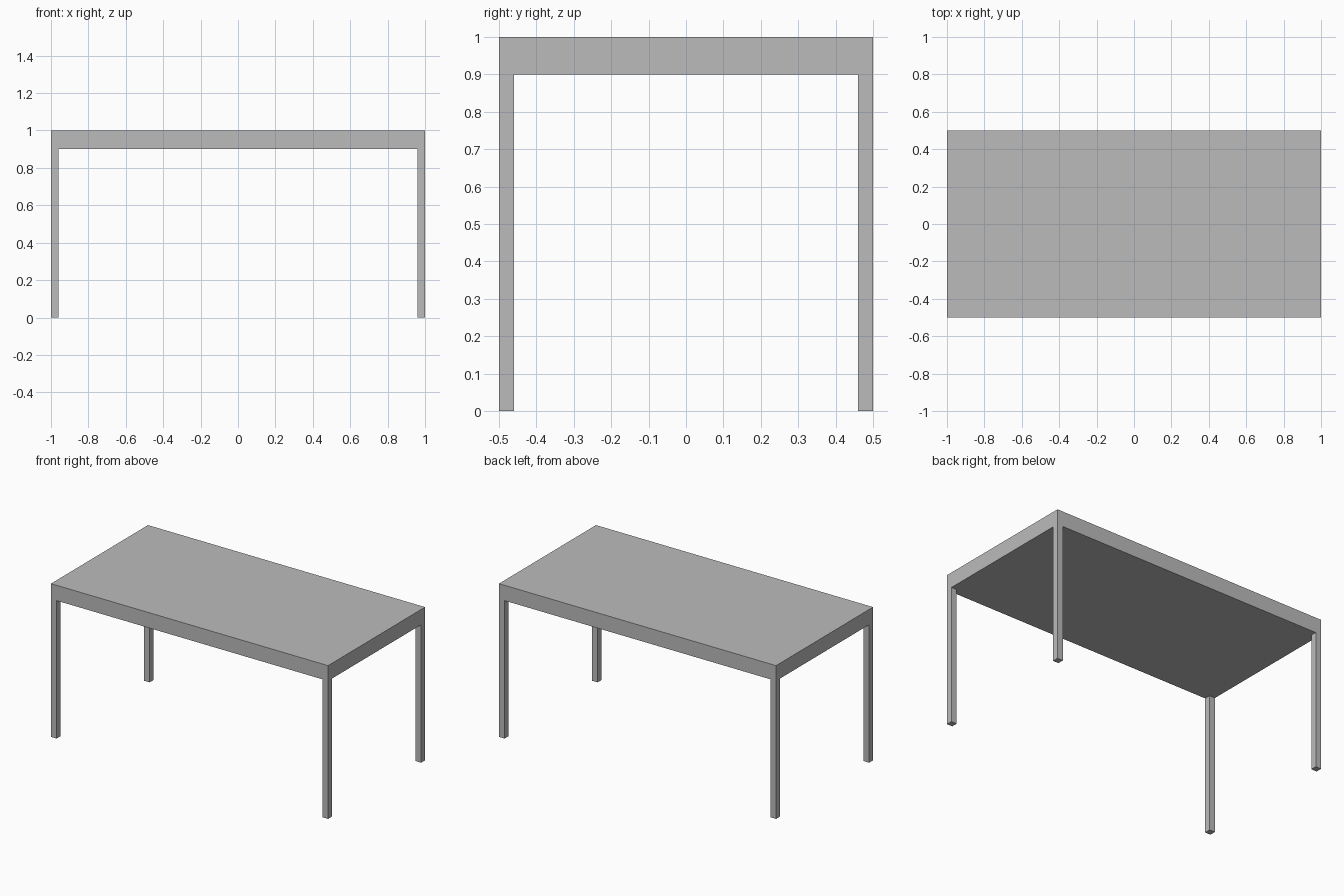
import bpy

cube = bpy.data.objects.get("Cube")
if cube:
    bpy.data.objects.remove(cube, do_unlink=True)

LENGTH, WIDTH, HEIGHT = 2.0, 1.0, 1.0
TOP_THICKNESS = 0.1
LEG = 0.04

# Single plain grey finish
grey = bpy.data.materials.new("plain_grey")
grey.use_nodes = True
colour = (0.5, 0.5, 0.5, 1)
grey.diffuse_color = colour
grey.node_tree.nodes["Principled BSDF"].inputs["Base Color"].default_value = colour


def box(name, size, centre):
    bpy.ops.mesh.primitive_cube_add(size=1, location=centre)
    obj = bpy.context.object
    obj.name = name
    obj.scale = size
    bpy.ops.object.transform_apply(location=True, rotation=False, scale=True)
    obj.data.materials.append(grey)
    return obj


# Thick rectangular top
box("table_top", (LENGTH, WIDTH, TOP_THICKNESS),
    (0, 0, HEIGHT - TOP_THICKNESS / 2))

# Square legs flush with the four corners
leg_height = HEIGHT - TOP_THICKNESS
for side, x in (("right", -1), ("left", 1)):
    for end, y in (("front", -1), ("back", 1)):
        box(f"{end}_{side}_leg", (LEG, LEG, leg_height),
            (x * (LENGTH - LEG) / 2, y * (WIDTH - LEG) / 2, leg_height / 2))
